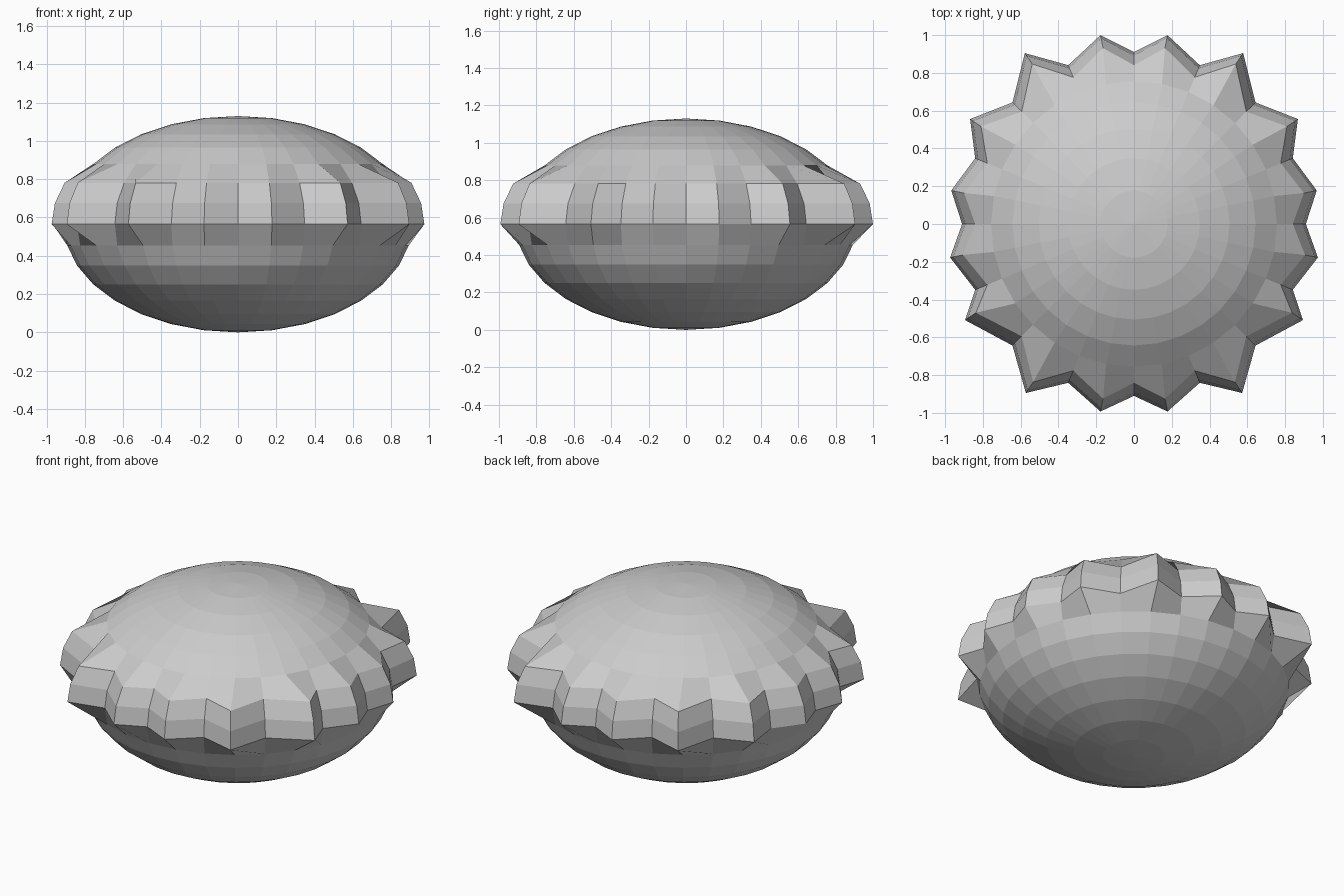
import bpy, bmesh, math

if "Cube" in bpy.data.objects:
    bpy.data.objects.remove(bpy.data.objects["Cube"])

SEGMENTS, RINGS = 32, 16
RADIUS, HALF_HEIGHT = 0.91, 0.565

# Outward push (x, y) of each rim point, front to back on the right half
PUSH = [(0.0, -0.1), (0.067, -0.138), (0.138, -0.003), (0.081, 0.0),
        (0.075, 0.0), (0.111, 0.05), (0.072, 0.148), (0.0, 0.107)]

# Grey surface
grey = bpy.data.materials.new("grey")
grey.diffuse_color = (0.6, 0.6, 0.6, 1)
grey.use_nodes = True
grey.node_tree.nodes["Principled BSDF"].inputs["Base Color"].default_value = grey.diffuse_color

# Flattened faceted body
bm = bmesh.new()
bmesh.ops.create_uvsphere(bm, u_segments=SEGMENTS, v_segments=RINGS, radius=1)

# Pull alternate columns of the rim outwards into a scalloped ridge
for v in bm.verts:
    ring = round(math.degrees(math.asin(max(-1, min(1, v.co.z)))) / 11.25)
    column = round(math.degrees(math.atan2(abs(v.co.x), -v.co.y)) / 11.25)
    side = 1 if v.co.x >= 0 else -1
    v.co.x *= RADIUS
    v.co.y *= RADIUS
    v.co.z = HALF_HEIGHT * (1 + v.co.z)
    if ring in (0, 1, 2) and column % 2 == 1:
        dx, dy = PUSH[column // 2]
        v.co.x += side * dx
        v.co.y += dy

bmesh.ops.recalc_face_normals(bm, faces=bm.faces)
mesh = bpy.data.meshes.new("scalloped_body")
bm.to_mesh(mesh)
bm.free()
mesh.materials.append(grey)
body = bpy.data.objects.new("scalloped_body", mesh)
bpy.context.collection.objects.link(body)
